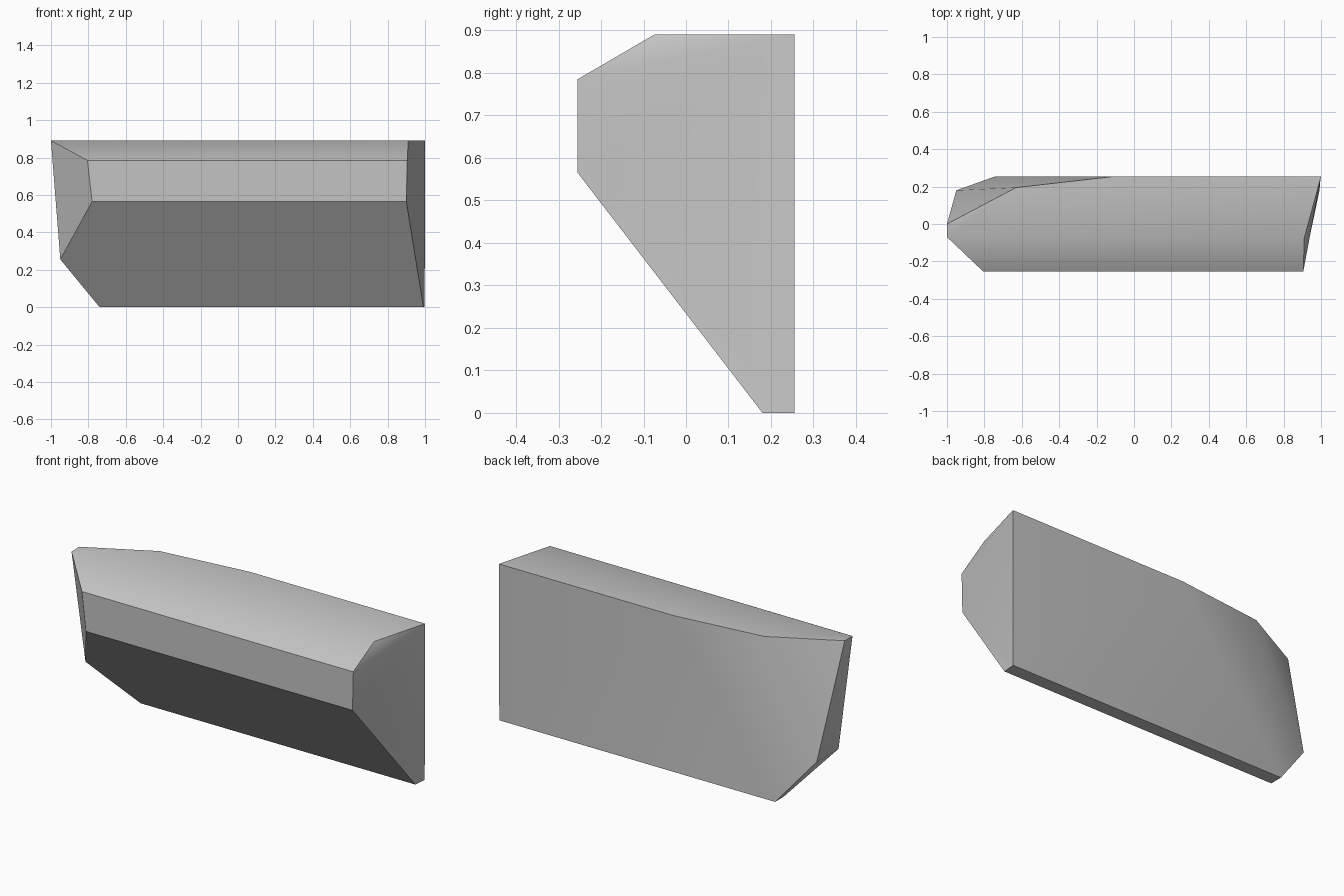
import bpy
import bmesh
import math

cube = bpy.data.objects.get("Cube")
if cube:
    bpy.data.objects.remove(cube, do_unlink=True)

BACK, FRONT, TOP = 0.255, -0.255, 0.89

# Plain grey surface
grey = bpy.data.materials.new("plain_grey")
grey.use_nodes = True
colour = (0.55, 0.55, 0.55, 1)
grey.diffuse_color = colour
grey.node_tree.nodes["Principled BSDF"].inputs["Base Color"].default_value = colour

bm = bmesh.new()


def points(*coords):
    return [bm.verts.new(c) for c in coords]


# Cross-section at the left end: crest, brow, chin, keel, heel, back corner
crest, brow, chin, keel, heel, corner = points(
    (0.91, -0.075, TOP), (0.905, FRONT, 0.785), (0.90, FRONT, 0.565),
    (0.992, 0.18, 0), (0.998, BACK, 0), (1.0, BACK, TOP))

# Matching points at the tapered right end
r_crest, r_brow, r_chin, r_keel, r_heel = points(
    (-1.0, -0.07, TOP), (-0.805, FRONT, 0.785), (-0.78, FRONT, 0.565),
    (-0.74, 0.18, 0), (-0.74, BACK, 0))
tip, low_front, low_back = points(
    (-1.0, 0, TOP), (-0.95, -0.016, 0.255), (-0.95, 0.18, 0.255))

# Curve of the back rim towards the tip
rim_mid, rim_start = points((-0.63, 0.195, TOP), (-0.1, BACK, TOP))

faces = [
    # Long panels
    (crest, corner, rim_start, rim_mid, tip, r_crest),
    (crest, r_crest, r_brow, brow),
    (brow, r_brow, r_chin, chin),
    (chin, r_chin, low_front, r_keel, keel),
    (keel, r_keel, r_heel, heel),
    (heel, r_heel, rim_start, corner),
    # Rounded back corner
    (rim_start, r_heel, rim_mid),
    (rim_mid, r_heel, low_back),
    (rim_mid, low_back, tip),
    # Tapered right end
    (r_crest, tip, low_back, low_front),
    (r_brow, r_crest, low_front, r_chin),
    (low_front, low_back, r_heel, r_keel),
    # Slanted left end
    (corner, crest, brow),
    (corner, brow, chin),
    (corner, chin, heel),
    (chin, keel, heel),
]
for face in faces:
    bm.faces.new(face)
bmesh.ops.recalc_face_normals(bm, faces=bm.faces)

mesh = bpy.data.meshes.new("angular_block")
bm.to_mesh(mesh)
bm.free()
mesh.materials.append(grey)
block = bpy.data.objects.new("angular_block", mesh)
bpy.context.collection.objects.link(block)

# Soften shallow creases, keep the strong edges crisp
bpy.ops.object.select_all(action="DESELECT")
block.select_set(True)
bpy.context.view_layer.objects.active = block
bpy.ops.object.shade_smooth_by_angle(angle=math.radians(35))
